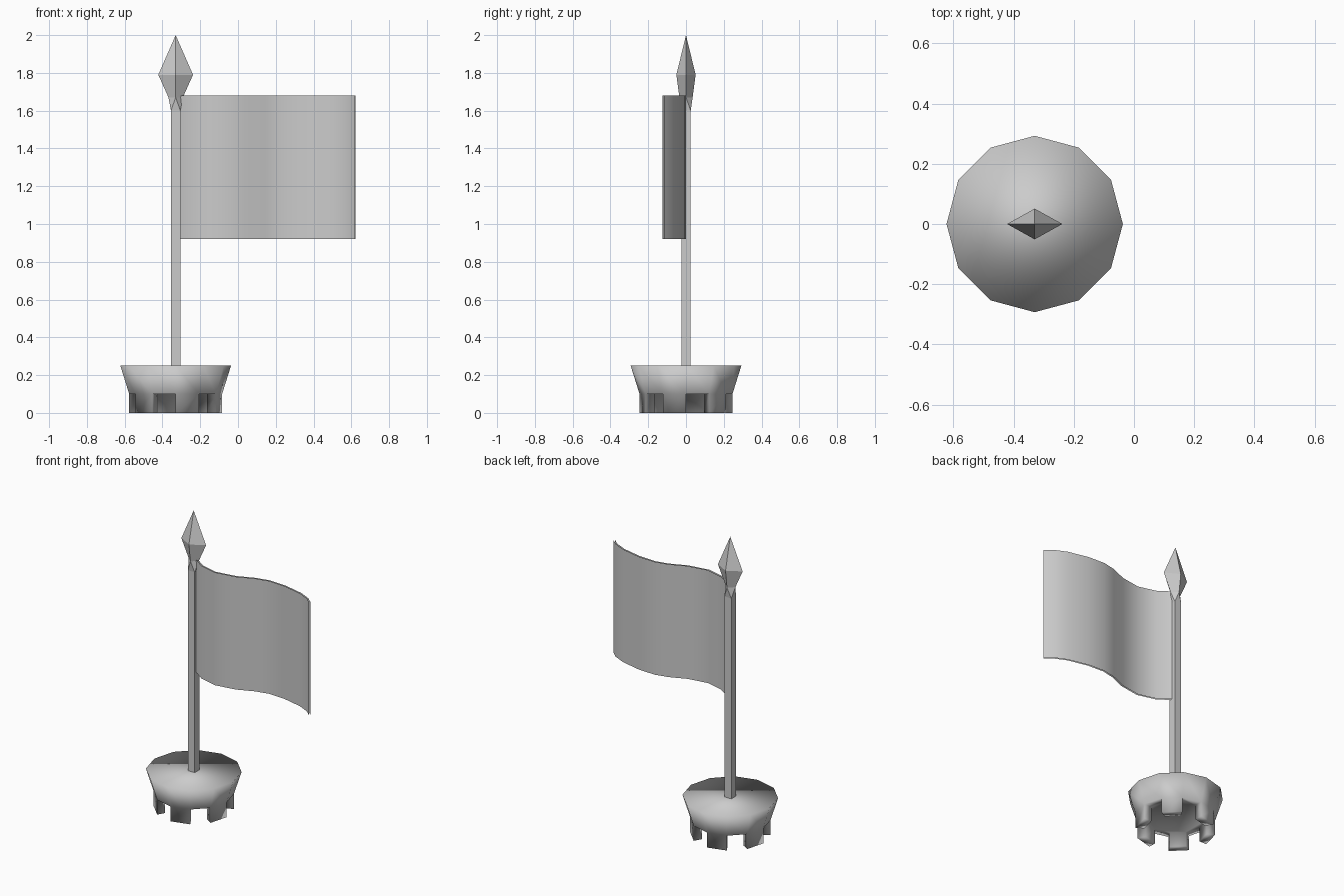
import bpy, bmesh
from math import sin, cos, radians

if "Cube" in bpy.data.objects:
    bpy.data.objects.remove(bpy.data.objects["Cube"])

PX = -0.33  # pole axis


def finish(name, bm, smooth=True):
    bmesh.ops.recalc_face_normals(bm, faces=bm.faces)
    me = bpy.data.meshes.new(name)
    bm.to_mesh(me)
    bm.free()
    ob = bpy.data.objects.new(name, me)
    bpy.context.collection.objects.link(ob)
    for p in me.polygons:
        p.use_smooth = smooth
    return ob


def ring(bm, pts, z):
    return [bm.verts.new((PX + x, y, z)) for x, y in pts]


def circle(r, n=12):
    return [(r * cos(radians(360 * i / n)), r * sin(radians(360 * i / n))) for i in range(n)]


def bridge(bm, a, b):
    n = len(a)
    return [bm.faces.new((a[i], a[(i + 1) % n], b[(i + 1) % n], b[i])) for i in range(n)]


# Base: twelve-sided tapered cup with six feet extruded from its lower rim
bm = bmesh.new()
top = ring(bm, circle(0.293), 0.25)
low = ring(bm, circle(0.246), 0.10)
inner = ring(bm, circle(0.192), 0.10)
bm.faces.new(top)
bridge(bm, top, low)
rim = bridge(bm, low, inner)
bm.faces.new(inner)
bm.normal_update()
for f in rim[1::2]:
    res = bmesh.ops.extrude_discrete_faces(bm, faces=[f])
    for v in res["faces"][0].verts:
        v.co.z = 0.0
finish("base", bm)

# Pole: square shaft
bm = bmesh.new()
s = 0.025
sq = [(s, s), (-s, s), (-s, -s), (s, -s)]
bottom, upper = ring(bm, sq, 0.25), ring(bm, sq, 1.6)
bridge(bm, bottom, upper)
finish("pole", bm, False)

# Spearhead: square neck turning into a diamond section, then a point
bm = bmesh.new()


def diamond(a, b):
    return [(a, 0), (0, b), (-a, 0), (0, -b)]


neck = ring(bm, sq, 1.6)
d1 = ring(bm, diamond(0.038, 0.035), 1.67)
d2 = ring(bm, diamond(0.092, 0.051), 1.79)
tip = bm.verts.new((PX, 0, 2.0))
for i in range(4):
    j = (i + 1) % 4
    bm.faces.new((neck[i], d1[j], d1[i]))
    bm.faces.new((neck[i], neck[j], d1[j]))
    bm.faces.new((d2[i], d2[j], tip))
bridge(bm, d1, d2)
finish("spearhead", bm, False)

# Flag: waving thin double sheet, open at its edges
bm = bmesh.new()
wave = [(0, -0.004), (0.08, -0.06), (0.2, -0.092), (0.34, -0.07), (0.45, -0.024),
        (0.54, -0.004), (0.66, -0.01), (0.8, -0.042), (0.88, -0.08), (0.925, -0.121)]
lo = [bm.verts.new((-0.305 + x, y, 0.92)) for x, y in wave]
hi = [bm.verts.new((-0.305 + x, y, 1.68)) for x, y in wave]
for i in range(len(wave) - 1):
    bm.faces.new((lo[i], lo[i + 1], hi[i + 1], hi[i]))
flag = finish("flag", bm)
mod = flag.modifiers.new("cloth_thickness", 'SOLIDIFY')
mod.thickness = 0.01
mod.offset = 0
mod.use_rim = False
